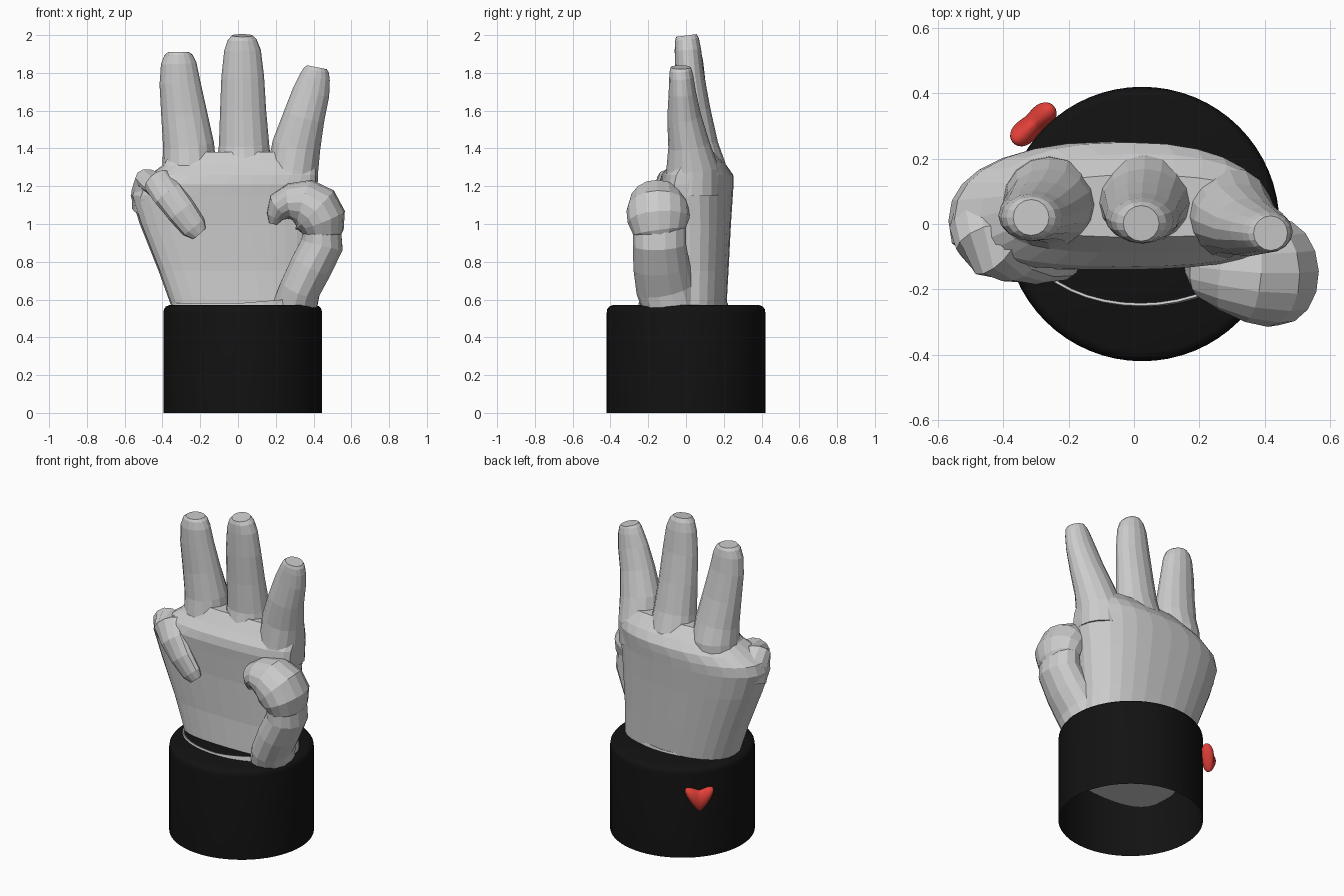
import bpy, bmesh, math
from mathutils import Vector


def finish(name, bm, color=None, smooth=False):
    bmesh.ops.recalc_face_normals(bm, faces=bm.faces)
    me = bpy.data.meshes.new(name)
    bm.to_mesh(me)
    bm.free()
    ob = bpy.data.objects.new(name, me)
    bpy.context.collection.objects.link(ob)
    if color:
        mat = bpy.data.materials.new(name + "_colour")
        mat.diffuse_color = color
        me.materials.append(mat)
    if smooth:
        bpy.ops.object.select_all(action='DESELECT')
        bpy.context.view_layer.objects.active = ob
        ob.select_set(True)
        bpy.ops.object.shade_smooth_by_angle(angle=math.radians(35))
    return ob


def skin(bm, rings, cap_start=True, cap_end=True):
    vs = [[bm.verts.new(p) for p in r] for r in rings]
    n = len(vs[0])
    for a, b in zip(vs, vs[1:]):
        for i in range(n):
            j = (i + 1) % n
            bm.faces.new((a[i], a[j], b[j], b[i]))
    if cap_start:
        bm.faces.new(vs[0][::-1])
    if cap_end:
        bm.faces.new(vs[-1])


def tube(name, path, ref, n=16):
    """Loft of ellipses; path rows are x, y, z, radius along ref, other radius."""
    pts = [Vector(p[:3]) for p in path]
    rings = []
    for k, p in enumerate(path):
        t = (pts[min(k + 1, len(pts) - 1)] - pts[max(k - 1, 0)]).normalized()
        u = Vector(ref)
        u = (u - t * u.dot(t)).normalized()
        v = t.cross(u)
        rings.append([pts[k] + u * p[3] * math.cos(a) + v * p[4] * math.sin(a)
                      for a in (math.tau * i / n for i in range(n))])
    bm = bmesh.new()
    skin(bm, rings)
    return finish(name, bm)


# Sleeve cuff: open at the bottom, rounded top edge
black = (0.006, 0.006, 0.006, 1)
N = 64
bm = bmesh.new()
skin(bm, [[(0.025 + r * math.cos(math.tau * i / N), r * math.sin(math.tau * i / N), z)
           for i in range(N)]
          for r, z in [(.42, 0), (.42, .53), (.417, .549), (.407, .563), (.39, .57)]],
     cap_start=False)
finish("cuff", bm, black, True)

# Palm: flat front, domed back; rows are z, left, right, front y, back y, side y
palm = [(.26, -.27, .31, -.25, .17, 0), (.45, -.33, .36, -.17, .20, .01),
        (.57, -.355, .385, -.13, .215, .02), (.75, -.42, .385, -.12, .225, .02),
        (1.0, -.52, .40, -.125, .238, .02), (1.15, -.568, .415, -.135, .248, .01),
        (1.21, -.55, .42, -.14, .252, .01), (1.26, -.47, .42, -.13, .25, .02),
        (1.31, -.40, .42, -.09, .215, .04), (1.38, -.36, .39, -.04, .15, .05)]
rings = []
for z, xl, xr, yf, yb, ys in palm:
    ring = []
    for i in range(28):
        a = math.tau * i / 28
        s, c = math.sin(a), math.cos(a)
        x = (xl + xr) / 2 + (xr - xl) / 2 * math.copysign(abs(c) ** .85, c)
        y = ys + (yb - ys) * s ** .9 if s >= 0 else ys + (yf - ys) * (-s) ** .5
        ring.append((x, y, z))
    rings.append(ring)
bm = bmesh.new()
skin(bm, rings)
finish("palm", bm)

# Three raised fingers with small flat tips
tube("left_finger", [(-.26, .06, 1.18, .15, .15), (-.258, .065, 1.32, .142, .14),
                     (-.262, .055, 1.42, .135, .115), (-.285, .04, 1.58, .122, .092),
                     (-.308, .025, 1.75, .108, .078), (-.314, .02, 1.85, .094, .072),
                     (-.315, .02, 1.895, .075, .064), (-.315, .02, 1.91, .055, .055)], (1, 0, 0))
tube("middle_finger", [(.03, .06, 1.18, .16, .16), (.032, .07, 1.32, .145, .14),
                       (.032, .06, 1.42, .133, .11), (.027, .04, 1.6, .122, .09),
                       (.025, .02, 1.78, .113, .077), (.024, .01, 1.92, .097, .07),
                       (.022, .005, 1.975, .077, .064), (.022, .002, 1.998, .055, .055)], (1, 0, 0))
tube("right_finger", [(.28, .03, 1.16, .14, .15), (.29, .035, 1.29, .135, .14),
                      (.31, .015, 1.42, .128, .11), (.35, -.01, 1.57, .11, .09),
                      (.388, -.02, 1.70, .098, .072), (.408, -.025, 1.78, .08, .064),
                      (.415, -.028, 1.815, .067, .058), (.418, -.028, 1.83, .053, .053)], (1, 0, 0))

# Little finger curled over the palm
tube("folded_finger", [(-.47, .02, 1.08, .09, .10), (-.47, -.01, 1.17, .095, .10),
                       (-.46, -.05, 1.225, .09, .075), (-.43, -.095, 1.225, .085, .065),
                       (-.37, -.13, 1.16, .085, .045), (-.30, -.14, 1.07, .08, .045),
                       (-.235, -.135, .985, .07, .04), (-.205, -.13, .95, .045, .03)],
     (1, 0, 0), 12)

# Thumb base and thumb bent inward
tube("thumb_base", [(.30, -.08, .56, .15, .12), (.33, -.11, .66, .155, .11),
                    (.39, -.13, .78, .15, .115), (.445, -.14, .89, .14, .115),
                    (.445, -.14, 1.0, .14, .10), (.43, -.14, 1.1, .1, .08)], (0, 1, 0), 14)
tube("thumb_tip", [(.45, -.13, .91, .08, .08), (.45, -.14, .96, .14, .11),
                   (.44, -.145, 1.02, .165, .135), (.405, -.15, 1.075, .165, .145),
                   (.35, -.15, 1.11, .15, .13), (.28, -.14, 1.115, .125, .10),
                   (.225, -.13, 1.09, .10, .08), (.195, -.12, 1.04, .07, .045),
                   (.185, -.12, 1.0, .04, .02)], (0, 1, 0), 16)

# Thin glove rim showing above the cuff
bm = bmesh.new()
M = 40
rings = []
for k in range(M + 1):
    a = math.tau * k / M
    ca, sa = math.cos(a), math.sin(a)
    lift = .03 * max(0, ca)
    rings.append([(.02 + (.365 + d) * ca, -.015 + (.235 + d) * sa, z)
                  for d, z in [(0, .55), (.008, .55), (0, .582 + lift), (-.008, .58 + lift)]])
skin(bm, rings, False, False)
bmesh.ops.remove_doubles(bm, verts=bm.verts, dist=1e-4)
finish("glove_rim", bm)

# Red heart button on the back left of the cuff
bm = bmesh.new()
bmesh.ops.create_uvsphere(bm, u_segments=32, v_segments=20, radius=1)
for v in bm.verts:
    x, y, z = v.co
    ax = math.sqrt(x * x + .012)
    v.co = (x * .083 * (1 + .18 * z), y * .045 * (.7 + .5 * ax), z * .066 + ax * .062 - .03)
heart = finish("heart_button", bm, (.75, .05, .04, 1), True)
heart.location = (-.308, .305, .40)
heart.rotation_euler = (0, 0, math.radians(42))
